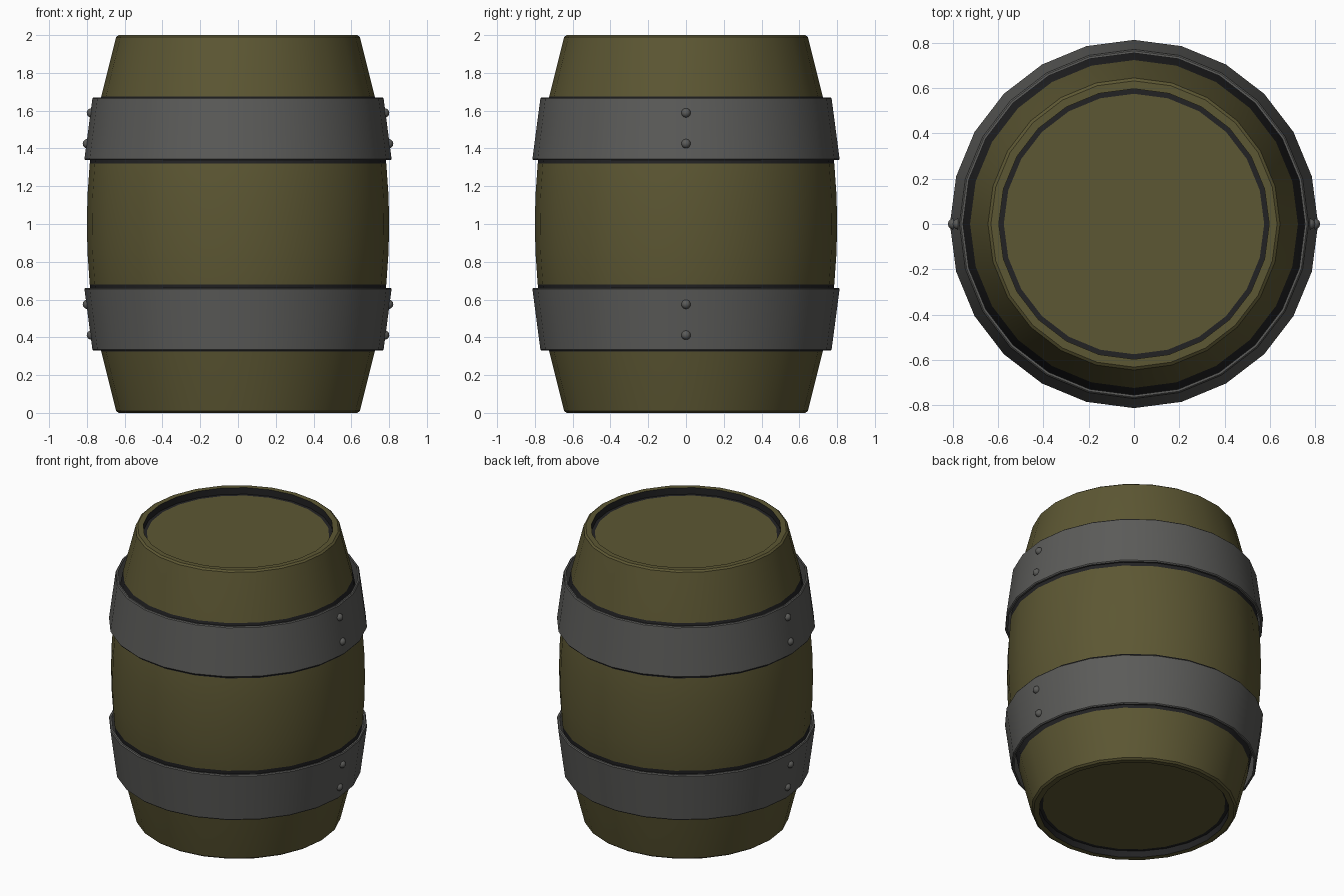
import bpy, bmesh, math
from mathutils import Matrix

SIDES = 24

cube = bpy.data.objects.get("Cube")
if cube:
    bpy.data.objects.remove(cube, do_unlink=True)


def material(name, rgb):
    m = bpy.data.materials.new(name)
    m.use_nodes = True
    m.diffuse_color = (*rgb, 1)
    m.node_tree.nodes["Principled BSDF"].inputs["Base Color"].default_value = (*rgb, 1)
    return m


wood = material("olive_wood", (0.108, 0.095, 0.033))
iron = material("grey_iron", (0.105, 0.105, 0.1))
dark = material("dark_grime", (0.016, 0.016, 0.017))


def finish(bm, name, mats):
    bmesh.ops.recalc_face_normals(bm, faces=bm.faces)
    mesh = bpy.data.meshes.new(name)
    bm.to_mesh(mesh)
    bm.free()
    for m in mats:
        mesh.materials.append(m)
    obj = bpy.data.objects.new(name, mesh)
    bpy.context.collection.objects.link(obj)
    bpy.ops.object.select_all(action='DESELECT')
    obj.select_set(True)
    bpy.context.view_layer.objects.active = obj
    bpy.ops.object.shade_smooth_by_angle(angle=math.radians(30))
    return obj


def lathe(name, profile, mats, closed=False):
    """Turn (radius, z, material of the next band) points around z."""
    bm = bmesh.new()
    rings = []
    for r, z, _ in profile:
        angles = [2 * math.pi * i / SIDES for i in range(SIDES)]
        rings.append([bm.verts.new((r * math.cos(a), r * math.sin(a), z)) for a in angles])
    count = len(rings)
    for k in range(count if closed else count - 1):
        low, high = rings[k], rings[(k + 1) % count]
        for i in range(SIDES):
            j = (i + 1) % SIDES
            face = bm.faces.new((low[i], low[j], high[j], high[i]))
            face.material_index = profile[k][2]
    if not closed:
        bm.faces.new(rings[0])
        bm.faces.new(rings[-1])
    return finish(bm, name, mats)


# Staves and recessed heads: lower half profile, mirrored for the upper half
lower = [(0.575, 0.045, 1), (0.597, 0.045, 1), (0.597, 0, 0), (0.632, 0, 0),
         (0.645, 0.01, 0), (0.724, 0.325, 1), (0.785, 0.68, 0), (0.797, 0.85, 0)]
# The darkened strip behind each hoop follows the bulge
lower.insert(6, (0.757, 0.5, 1))
upper = [(r, 2 - z, lower[i - 1][2] if i else 0)
         for i, (r, z, _) in reversed(list(enumerate(lower)))]
lathe("barrel_body", lower + [(0.8, 1, 0)] + upper, [wood, dark])

# Hoops and their rivets, flared towards the middle of the barrel
for side, flip in (("lower", False), ("upper", True)):
    def height(z):
        return 2 - z if flip else z

    band = [(0.755, 0.33), (0.765, 0.33), (0.771, 0.336), (0.813, 0.655),
            (0.808, 0.662), (0.796, 0.662)]
    lathe(side + "_hoop", [(r, height(z), 0) for r, z in band], [iron], closed=True)

    bm = bmesh.new()
    for x in (-1, 1):
        for r, z in ((0.776, 0.412), (0.797, 0.575)):
            bmesh.ops.create_uvsphere(bm, u_segments=12, v_segments=8, radius=0.025,
                                      matrix=Matrix.Translation((x * r, 0, height(z))))
    finish(bm, side + "_rivets", [iron])
